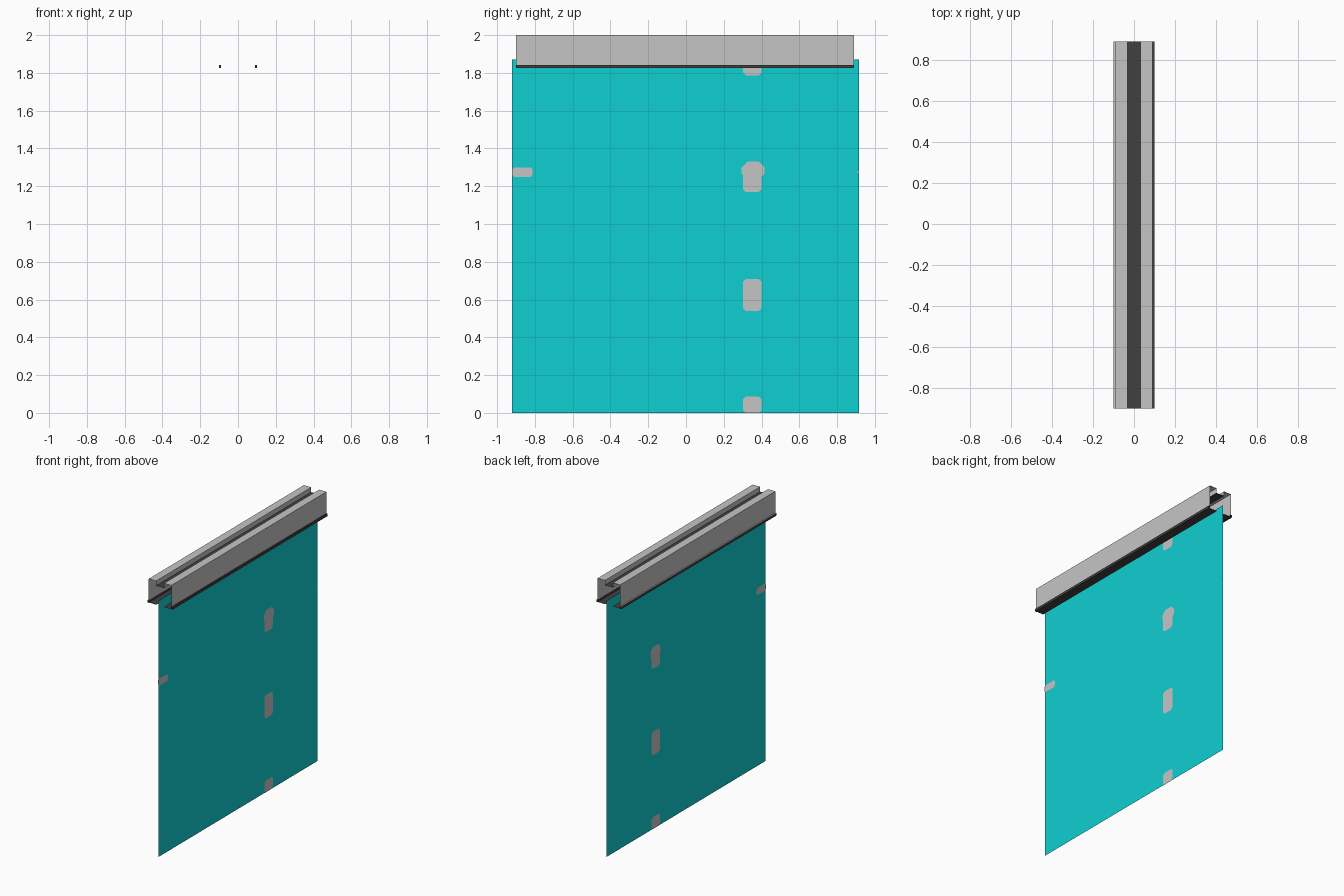
import bpy

if "Cube" in bpy.data.objects:
    bpy.data.objects.remove(bpy.data.objects["Cube"])


def material(name, r, g, b):
    m = bpy.data.materials.new(name)
    m.diffuse_color = (r, g, b, 1)
    m.use_nodes = True
    m.node_tree.nodes["Principled BSDF"].inputs["Base Color"].default_value = m.diffuse_color
    return m


GREY = material("light grey", 0.56, 0.56, 0.56)
DARK = material("charcoal", 0.052, 0.052, 0.055)
CYAN = material("cyan", 0.005, 0.62, 0.64)
Y0, Y1 = -0.90, 0.89


def make(name, verts, faces, mats):
    me = bpy.data.meshes.new(name)
    me.from_pydata(verts, [], faces)
    for m in mats:
        me.materials.append(m)
    ob = bpy.data.objects.new(name, me)
    bpy.context.collection.objects.link(ob)
    return ob


def sheet(name, profile, mat):
    """Open x-z profile swept along y as a thin sheet."""
    n = len(profile)
    verts = [(x, y, z) for y in (Y0, Y1) for x, z in profile]
    faces = [(i, i + 1, n + i + 1, n + i) for i in range(n - 1)]
    return make(name, verts, faces, [mat])


def rail(name, x0, x1, z0, z1, top_mat):
    """Solid edge strip; its top face can have its own colour."""
    verts = [(x, y, z) for z in (z0, z1) for y in (Y0, Y1) for x in (x0, x1)]
    faces = [(0, 2, 3, 1), (4, 5, 7, 6), (0, 1, 5, 4),
             (2, 6, 7, 3), (0, 4, 6, 2), (1, 3, 7, 5)]
    ob = make(name, verts, faces, [DARK, top_mat])
    ob.data.polygons[1].material_index = 1


def patch(name, y0, y1, z0, z1, c):
    """Chamfered flat mark on both faces of the panel."""
    pts = [(y0 + c, z0), (y1 - c, z0), (y1, z0 + c), (y1, z1 - c),
           (y1 - c, z1), (y0 + c, z1), (y0, z1 - c), (y0, z0 + c)]
    verts = [(x, y, z) for x in (0.002, -0.002) for y, z in pts]
    make(name, verts, [tuple(range(8)), tuple(range(15, 7, -1))], [GREY])


# Open housing: two walls with top strips and a recessed centre slot
for s, side in ((-1, "left"), (1, "right")):
    profile = [(0.091, 1.842), (0.091, 2.0), (0.032, 2.0), (0.032, 1.965)]
    sheet("housing_" + side, [(s * x, z) for x, z in profile][::s], GREY)
    sheet("bottom_lip_" + side, [(s * 0.091, 1.827), (s * 0.03, 1.827)][::s], DARK)
sheet("slot_floor", [(0.032, 1.965), (-0.032, 1.965)], DARK)

# Edge rails along the bottom of the housing
rail("edge_rail_left", -0.10, -0.09, 1.825, 1.843, GREY)
rail("edge_rail_right", 0.09, 0.10, 1.825, 1.843, DARK)

# Hanging panel
make("panel", [(0, -0.92, 0), (0, 0.917, 0), (0, 0.917, 1.87), (0, -0.92, 1.87)],
     [(0, 1, 2, 3)], [CYAN])

# Grey marks on the panel
for i, (z0, z1) in enumerate([(0, 0.087), (0.54, 0.71), (1.17, 1.30), (1.787, 1.87)]):
    patch("mark_%d" % i, 0.302, 0.40, z0, z1, 0.015)
patch("round_mark", 0.295, 0.415, 1.235, 1.33, 0.03)
patch("edge_mark_left", -0.92, -0.812, 1.248, 1.30, 0.012)
patch("edge_mark_right", 0.908, 0.917, 1.267, 1.283, 0.003)
